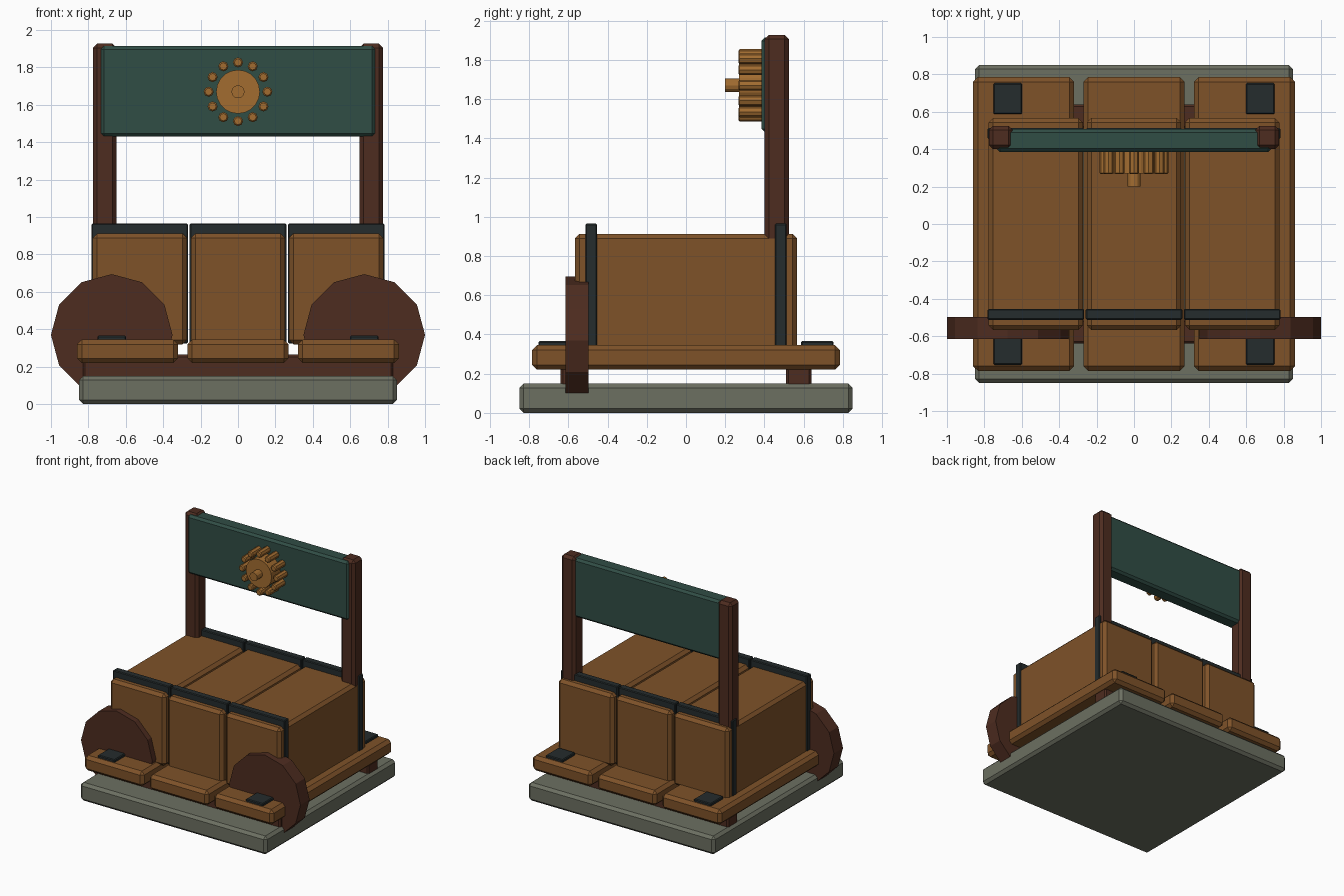
import bpy
from math import sin, cos, pi

if "Cube" in bpy.data.objects:
    bpy.data.objects.remove(bpy.data.objects["Cube"])


def material(name, rgb):
    m = bpy.data.materials.new(name)
    m.diffuse_color = (*rgb, 1)
    m.use_nodes = True
    m.node_tree.nodes["Principled BSDF"].inputs["Base Color"].default_value = m.diffuse_color
    return m


STONE = material("stone", (0.15, 0.16, 0.12))
WOOD = material("wood", (0.21, 0.085, 0.022))
DARK = material("dark_wood", (0.075, 0.025, 0.014))
IRON = material("iron", (0.018, 0.025, 0.026))
GREEN = material("green_paint", (0.03, 0.075, 0.06))
BRASS = material("brass", (0.36, 0.15, 0.03))


def finish(name, mat, bevel):
    ob = bpy.context.object
    ob.name = name
    ob.data.materials.append(mat)
    if bevel:
        mod = ob.modifiers.new("chamfer", 'BEVEL')
        mod.width = bevel
        mod.segments = 1
        mod.limit_method = 'ANGLE'
        mod.angle_limit = pi / 3
    return ob


def box(name, mat, x, y, z, bevel=0.02):
    """Chamfered box from (min, max) pairs."""
    bpy.ops.mesh.primitive_cube_add(size=1, location=[sum(p) / 2 for p in (x, y, z)])
    ob = bpy.context.object
    ob.scale = [p[1] - p[0] for p in (x, y, z)]
    bpy.ops.object.transform_apply(location=False, rotation=False, scale=True)
    return finish(name, mat, bevel)


def disc(name, mat, x, z, y, radius, sides, bevel=0):
    """Cylinder along y, a vertex pointing straight up."""
    bpy.ops.mesh.primitive_cylinder_add(
        vertices=sides, radius=radius, depth=y[1] - y[0],
        location=(x, sum(y) / 2, z), rotation=(pi / 2, 0, 0))
    return finish(name, mat, bevel)


# Stone plinth and cross beams
box("plinth", STONE, (-0.85, 0.85), (-0.85, 0.85), (0, 0.15), 0.022)
for s in (-1, 1):
    box("cross_beam", DARK, (-0.83, 0.83), (s * 0.575 - 0.065, s * 0.575 + 0.065), (0.12, 0.265), 0.012)

# Three deck planks, crates and iron bands
for i in (-1, 0, 1):
    p, c = i * 0.59, i * 0.525
    box("deck_plank", WOOD, (p - 0.27, p + 0.27), (-0.785, 0.785), (0.22, 0.345), 0.025)
    box("crate", WOOD, (c - 0.252, c + 0.252), (-0.567, 0.567), (0.32, 0.913), 0.024)
    for s in (-1, 1):
        box("iron_band", IRON, (c - 0.258, c + 0.258), (s * 0.483 - 0.029, s * 0.483 + 0.029), (0.325, 0.965), 0.006)

# Wheels, corner plates and posts on both sides
for s in (-1, 1):
    disc("wheel", DARK, s * 0.675, 0.37, (-0.615, -0.497), 0.325, 12)
    for t in (-1, 1):
        box("corner_plate", IRON, (s * 0.675 - 0.077, s * 0.675 + 0.077),
            (t * 0.67 - 0.083, t * 0.67 + 0.083), (0.33, 0.366), 0.006)
    box("post", DARK, (s * 0.713 - 0.063, s * 0.713 + 0.063), (0.4, 0.525), (0.35, 1.927), 0.022)

# Sign board with rosette
box("sign_board", GREEN, (-0.735, 0.735), (0.385, 0.507), (1.43, 1.915), 0.018)
disc("rosette_plate", BRASS, 0, 1.67, (0.27, 0.42), 0.117, 20)
disc("rosette_hub", BRASS, 0, 1.67, (0.2, 0.3), 0.035, 12)
for k in range(12):
    a = k * pi / 6
    disc("rosette_stud", BRASS, 0.157 * cos(a), 1.67 + 0.157 * sin(a), (0.267, 0.42), 0.027, 8, 0.007)
